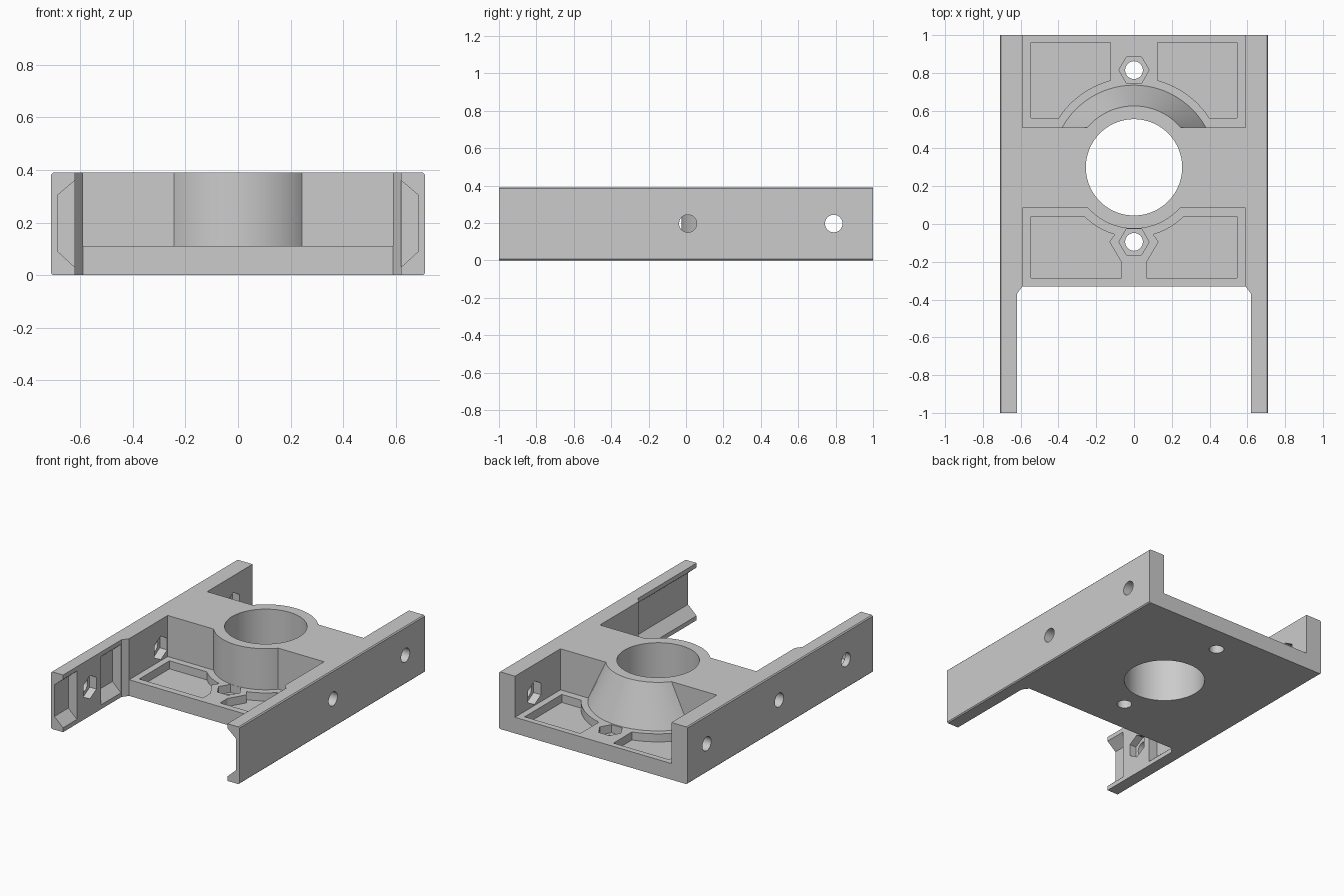
import bpy, bmesh
from math import cos, sin, pi, sqrt, atan2

if "Cube" in bpy.data.objects:
    bpy.data.objects.remove(bpy.data.objects["Cube"])

GREY = bpy.data.materials.new("plain grey")
GREY.use_nodes = True
GREY.diffuse_color = (0.6, 0.6, 0.6, 1)
GREY.node_tree.nodes["Principled BSDF"].inputs["Base Color"].default_value = (0.6, 0.6, 0.6, 1)

HEIGHT, PLATE = 0.39, 0.11        # wall height, plate thickness
OUTER, INNER, ARM = 0.71, 0.59, 0.62
FRONT, BACK = -0.33, 1.0          # plate ends
BORE_Y, BORE_R = 0.30, 0.255      # main bore
BOSS_R, FLARE_R = 0.325, 0.435    # boss, flared foot of the boss
HOLE_R, HEX_R, MID = 0.047, 0.08, 0.197
POCKET_Z = 0.055


def loft(name, rings):
    """Solid skinned over closed rings with equal point counts."""
    bm = bmesh.new()
    loops = [[bm.verts.new(p) for p in ring] for ring in rings]
    n = len(loops[0])
    for a, b in zip(loops, loops[1:]):
        for i in range(n):
            j = (i + 1) % n
            bm.faces.new((a[i], a[j], b[j], b[i]))
    bm.faces.new(loops[0][::-1])
    bm.faces.new(loops[-1])
    bmesh.ops.recalc_face_normals(bm, faces=bm.faces)
    mesh = bpy.data.meshes.new(name)
    bm.to_mesh(mesh)
    bm.free()
    mesh.materials.append(GREY)
    ob = bpy.data.objects.new(name, mesh)
    bpy.context.collection.objects.link(ob)
    return ob


def prism(name, outline, low, high, axis="z"):
    """Extrude a 2D outline along z (xy), x (yz) or y (xz)."""
    place = {"z": lambda a, b, c: (a, b, c),
             "x": lambda a, b, c: (c, a, b),
             "y": lambda a, b, c: (a, c, b)}[axis]
    return loft(name, [[place(a, b, c) for a, b in outline] for c in (low, high)])


def ring(cx, cy, r, n, turn=0.0):
    return [(cx + r * cos(turn + 2 * pi * i / n), cy + r * sin(turn + 2 * pi * i / n))
            for i in range(n)]


def arc(r, start, end, n=24):
    """Arc about the main bore."""
    return [(r * cos(start + (end - start) * i / n), BORE_Y + r * sin(start + (end - start) * i / n))
            for i in range(n + 1)]


def chord_angle(r, dy):
    """Angle at which a bore-centred circle meets the line dy away, on +x."""
    return atan2(dy, sqrt(r * r - dy * dy))


def finish(ob, cutters):
    """Cut everything out, then shade smooth with sharp edges."""
    bpy.ops.object.select_all(action="DESELECT")
    bpy.context.view_layer.objects.active = ob
    ob.select_set(True)
    for cutter in cutters:
        cutter.hide_render = True
        mod = ob.modifiers.new("cut", "BOOLEAN")
        mod.operation, mod.solver, mod.object = "DIFFERENCE", "EXACT", cutter
        bpy.ops.object.modifier_apply(modifier=mod.name)
        bpy.data.objects.remove(cutter)
    bpy.ops.object.shade_smooth_by_angle(angle=pi / 6)


# Base plate with bore, bolt holes, nut recesses and weight-saving pockets
plate = prism("base_plate", [(-INNER, FRONT), (INNER, FRONT), (INNER, BACK), (-INNER, BACK)], 0, PLATE)
cuts = [prism("bore_cut", ring(0, BORE_Y, BORE_R, 96), -0.1, 0.6)]
for y in (-0.095, 0.815):
    cuts.append(prism("bolt_cut", ring(0, y, HOLE_R, 32), -0.1, 0.3))
    cuts.append(prism("nut_cut", ring(0, y, HEX_R, 6), POCKET_Z, 0.3))

edge, rear_r, front_r = 0.545, 0.477, 0.37
rear = [(edge, 0.56), (edge, 0.96), (0.125, 0.96)]
rear += arc(rear_r, pi / 2 - 0.265, chord_angle(rear_r, 0.26))
fore = [(edge, 0.04), (edge, -0.285), (0.065, -0.285), (0.065, -0.205), (0.13, -0.095)]
fore += arc(front_r, -pi / 2 + 0.28, chord_angle(front_r, -0.26), 12)
for side in (1, -1):
    for outline in (rear, fore):
        cuts.append(prism("pocket_cut", [(side * x, y) for x, y in outline], POCKET_Z, 0.3))
finish(plate, cuts)

# Bridge block with a straight boss in front and a flared boss behind
BRIDGE_FRONT, BRIDGE_BACK = 0.085, 0.51


def bridge_outline(rear_radius, z):
    f = chord_angle(BOSS_R, BRIDGE_FRONT - BORE_Y)
    b = chord_angle(rear_radius, BRIDGE_BACK - BORE_Y)
    pts = [(-INNER, BRIDGE_FRONT)] + arc(BOSS_R, -pi - f, f, 40)
    pts += [(INNER, BRIDGE_FRONT), (INNER, BRIDGE_BACK)]
    pts += arc(rear_radius, b, pi - b, 40) + [(-INNER, BRIDGE_BACK)]
    return [(x, y, z) for x, y in pts]


bridge = loft("bridge_and_boss", [bridge_outline(FLARE_R, PLATE), bridge_outline(BOSS_R, HEIGHT)])
finish(bridge, [prism("bore_cut", ring(0, BORE_Y, BORE_R, 96), -0.1, 0.6)])

# Side walls running forward into grooved arms
for side, name in ((1, "left_wall"), (-1, "right_wall")):
    rings = []
    for z, trim in ((0, 0.007), (0.007, 0), (HEIGHT - 0.007, 0), (HEIGHT, 0.007)):
        out = OUTER - trim
        rings.append([(side * x, y, z) for x, y in (
            (out, -1), (out, BACK), (INNER, BACK), (INNER, FRONT), (ARM, FRONT - 0.04), (ARM, -1))])
    wall = loft(name, rings)

    # Groove is open at the tip; the right one is split by a nut block
    spans = [(-1.1, -0.375)] if side > 0 else [(-1.1, -0.85), (-0.59, -0.375)]
    groove = [(0.5, 0.03), (ARM, 0.03), (0.685, 0.09), (0.685, 0.305), (ARM, 0.36), (0.5, 0.36)]
    cuts = [prism("groove_cut", [(side * x, z) for x, z in groove], a, b, "y") for a, b in spans]

    # Cross bolts with hexagonal nut recesses on the inside
    bolts = [(0.01, 0.645), (0.79, 0.645)] + ([(-0.71, 0.67)] if side < 0 else [])
    for y, depth in bolts:
        cuts.append(prism("bolt_cut", ring(y, MID, HOLE_R, 32), side * 0.5, side * 0.8, "x"))
        cuts.append(prism("nut_cut", ring(y, MID, HEX_R, 6, pi / 2), side * 0.5, side * depth, "x"))
    finish(wall, cuts)
